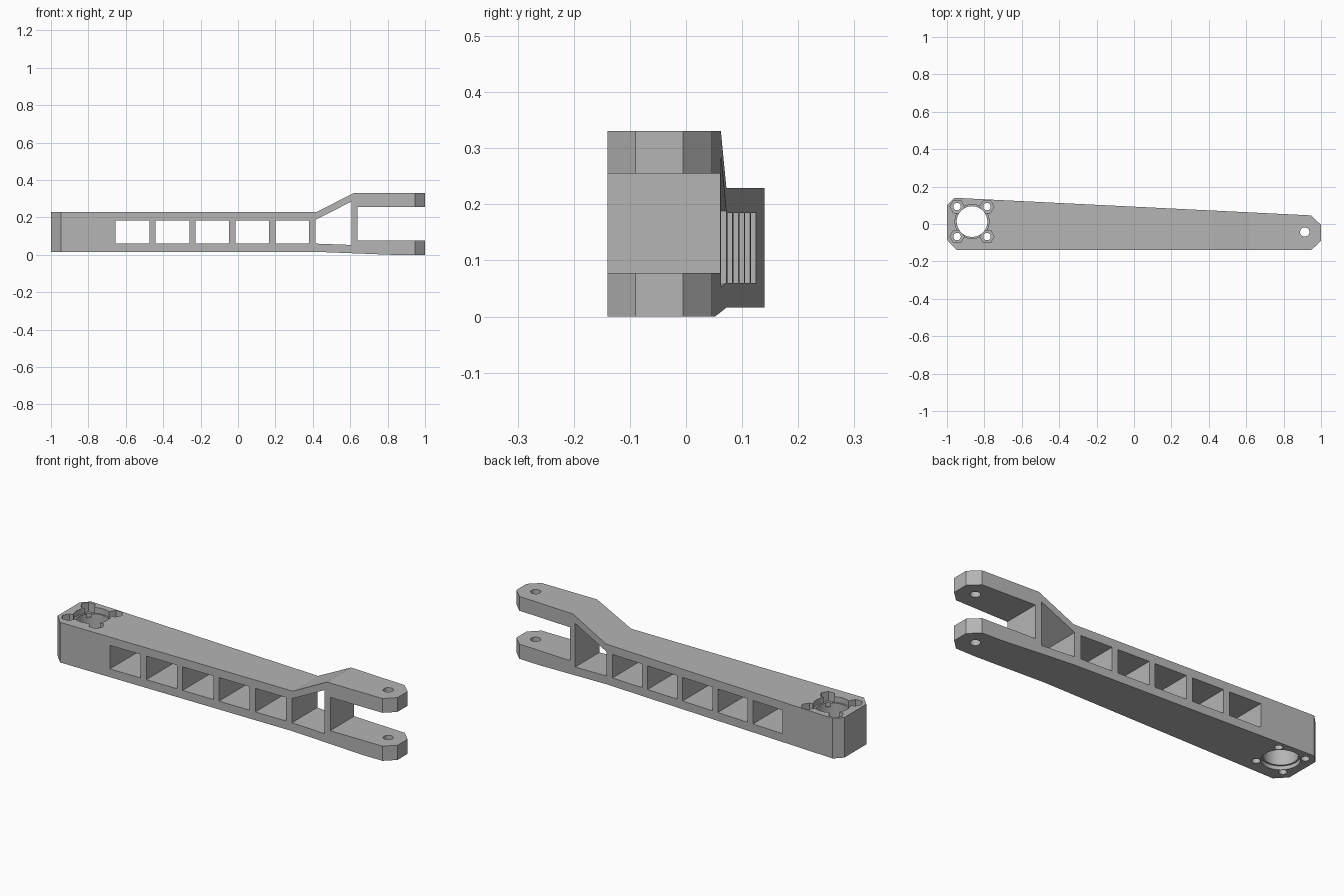
import bpy, bmesh, math
from mathutils import Vector

cube = bpy.data.objects.get("Cube")
if cube:
    bpy.data.objects.remove(cube, do_unlink=True)

grey = bpy.data.materials.new("plain grey")
grey.use_nodes = True
colour = (0.46, 0.46, 0.46, 1)
grey.diffuse_color = colour
grey.node_tree.nodes["Principled BSDF"].inputs["Base Color"].default_value = colour


def prism(name, points, start, end, axis):
    """Extrude a 2D outline along the y or z axis."""
    bm = bmesh.new()
    place = (lambda a, b: (a, start, b)) if axis == "y" else (lambda a, b: (a, b, start))
    face = bm.faces.new([bm.verts.new(place(a, b)) for a, b in points])
    offset = Vector((0, end - start, 0)) if axis == "y" else Vector((0, 0, end - start))
    grown = bmesh.ops.extrude_face_region(bm, geom=[face])["geom"]
    bmesh.ops.translate(bm, vec=offset, verts=[v for v in grown if isinstance(v, bmesh.types.BMVert)])
    bmesh.ops.recalc_face_normals(bm, faces=bm.faces)
    mesh = bpy.data.meshes.new(name)
    bm.to_mesh(mesh)
    bm.free()
    mesh.materials.append(grey)
    obj = bpy.data.objects.new(name, mesh)
    bpy.context.collection.objects.link(obj)
    return obj


def combine(target, tool, operation="DIFFERENCE"):
    """Apply a boolean and discard its tool."""
    tool.hide_render = True
    mod = target.modifiers.new("cut", "BOOLEAN")
    mod.operation, mod.solver, mod.object = operation, "EXACT", tool
    bpy.context.view_layer.objects.active = target
    bpy.ops.object.modifier_apply(modifier=mod.name)
    bpy.data.objects.remove(tool, do_unlink=True)


def drill(target, x, y, radius, low, high, sides=32):
    ring = [(x + radius * math.cos(math.tau * i / sides),
             y + radius * math.sin(math.tau * i / sides)) for i in range(sides)]
    combine(target, prism("drill", ring, low, high, "z"))


# Arm: side profile with a forked end
BASE, DECK, TOP = 0.016, 0.229, 0.331
arm = prism("forked_arm", [
    (-1.1, BASE), (0.42, BASE), (0.83, 0), (1.1, 0), (1.1, 0.078), (0.64, 0.078),
    (0.64, 0.255), (1.1, 0.255), (1.1, TOP), (0.62, TOP), (0.42, DECK), (-1.1, DECK)],
    -0.3, 0.3, "y")

# Tapered plan with chamfered ends
plan = prism("plan", [
    (-1, -0.085), (-0.947, -0.14), (0.947, -0.14), (1, -0.09), (1, -0.005),
    (0.947, 0.046), (-0.96, 0.14), (-1, 0.1)], -0.2, 0.6, "z")
combine(arm, plan, "INTERSECT")

# Row of square windows, then the slanted one beside the fork
for i in range(5):
    x = -0.654 + 0.2135 * i
    combine(arm, prism("window", [(x, 0.06), (x + 0.18, 0.06), (x + 0.18, 0.185), (x, 0.185)],
                       -0.4, 0.4, "y"))
combine(arm, prism("slanted_window", [(0.415, 0.06), (0.607, 0.053), (0.607, 0.285), (0.415, 0.188)],
                   -0.4, 0.4, "y"))

# Bearing bore with a shallow recess at both mouths
BX, BY = -0.866, 0.013
drill(arm, BX, BY, 0.082, -0.1, 0.5, 48)
drill(arm, BX, BY, 0.091, DECK - 0.03, 0.5, 48)
drill(arm, BX, BY, 0.091, -0.1, BASE + 0.02, 48)

# Bolt holes with hexagonal nut pockets
for sx in (-1, 1):
    for sy in (-1, 1):
        x, y = BX + 0.08 * sx, BY + 0.08 * sy
        drill(arm, x, y, 0.02, -0.1, 0.5, 20)
        drill(arm, x, y, 0.038, DECK - 0.05, 0.5, 6)

# Pin hole through both prongs
drill(arm, 0.913, -0.043, 0.025, -0.1, 0.5, 24)

# Smooth bores, crisp edges
bpy.ops.object.select_all(action="DESELECT")
arm.select_set(True)
bpy.context.view_layer.objects.active = arm
bpy.ops.object.shade_smooth_by_angle(angle=math.radians(20))
